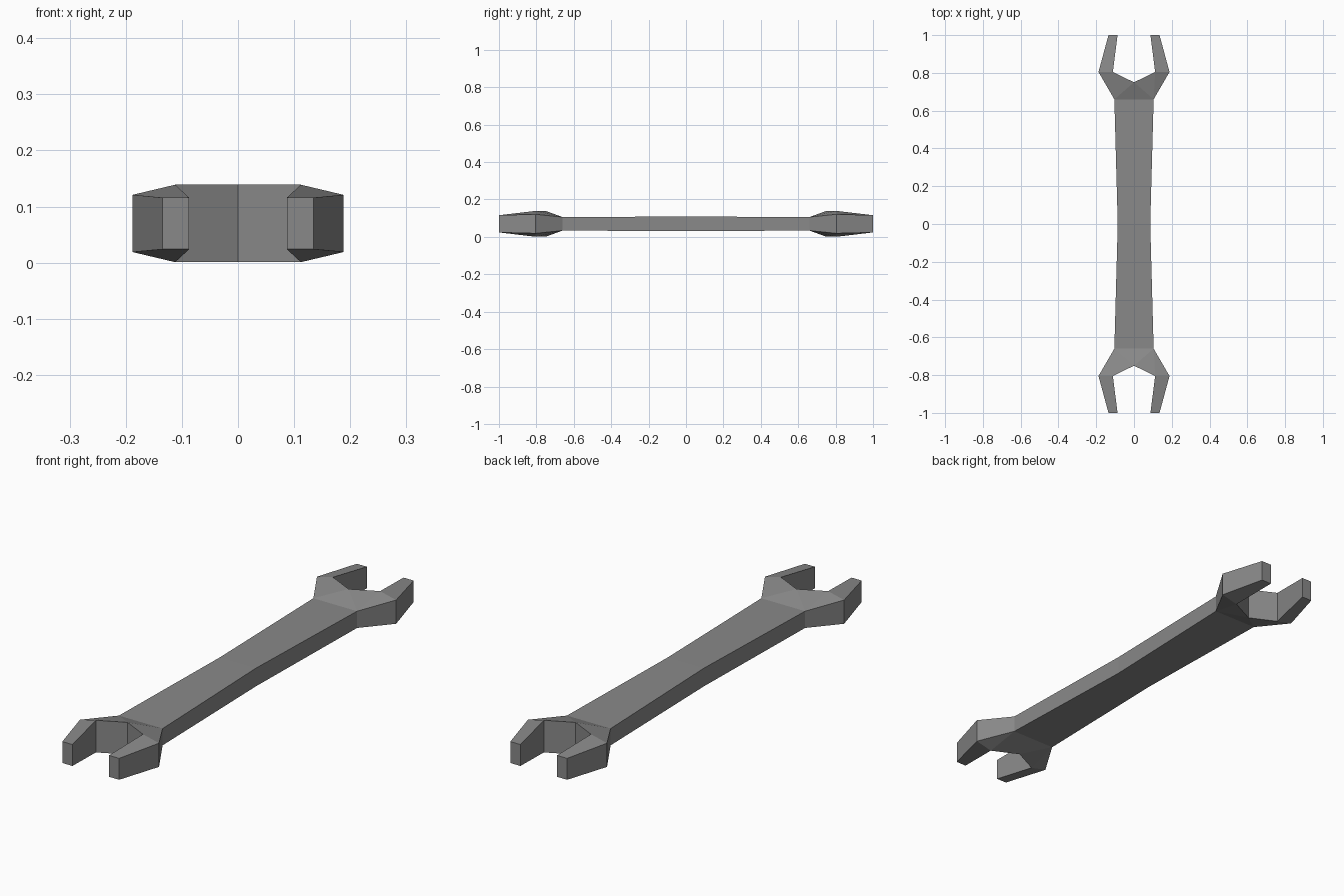
import bpy
import bmesh

cube = bpy.data.objects.get("Cube")
if cube:
    bpy.data.objects.remove(cube, do_unlink=True)

# Steel colour
steel = bpy.data.materials.new("grey steel")
steel.use_nodes = True
colour = (0.25, 0.25, 0.25, 1)
steel.diffuse_color = colour
steel.node_tree.nodes["Principled BSDF"].inputs["Base Color"].default_value = colour

# Corners of one eighth of the spanner: x, y, half thickness
corners = {
    "grip_mid": (0, 0, 0.039),
    "grip_edge": (0.086, 0, 0.039),
    "neck_mid": (0, 0.66, 0.036),
    "neck_edge": (0.104, 0.66, 0.036),
    "throat": (0, 0.75, 0.069),
    "jaw_in": (0.112, 0.805, 0.069),
    "jaw_out": (0.188, 0.805, 0.051),
    "tip_in": (0.087, 1, 0.046),
    "tip_out": (0.135, 1, 0.046),
}
bm = bmesh.new()
top = {name: bm.verts.new(p) for name, p in corners.items()}
middle = {name: bm.verts.new((x, y, 0)) for name, (x, y, h) in corners.items()}

# Upper faces of handle, neck and jaw
for names in (
    ("grip_mid", "grip_edge", "neck_edge", "neck_mid"),
    ("neck_mid", "neck_edge", "throat"),
    ("neck_edge", "jaw_in", "throat"),
    ("neck_edge", "jaw_out", "jaw_in"),
    ("jaw_out", "tip_out", "tip_in", "jaw_in"),
):
    bm.faces.new([top[n] for n in names])

# Side walls follow the outline from grip to throat
outline = ["grip_edge", "neck_edge", "jaw_out", "tip_out", "tip_in", "jaw_in", "throat"]
for a, b in zip(outline, outline[1:]):
    bm.faces.new((middle[a], middle[b], top[b], top[a]))
for v in [v for v in bm.verts if not v.link_faces]:
    bm.verts.remove(v)

mesh = bpy.data.meshes.new("spanner")
bm.to_mesh(mesh)
bm.free()
mesh.materials.append(steel)
spanner = bpy.data.objects.new("double_ended_spanner", mesh)
spanner.location.z = 0.07
bpy.context.collection.objects.link(spanner)

# Mirror to both sides, both ends and the underside
mirror = spanner.modifiers.new("mirror", "MIRROR")
mirror.use_axis = (True, True, True)
mirror.use_clip = True
mirror.merge_threshold = 0.0005
